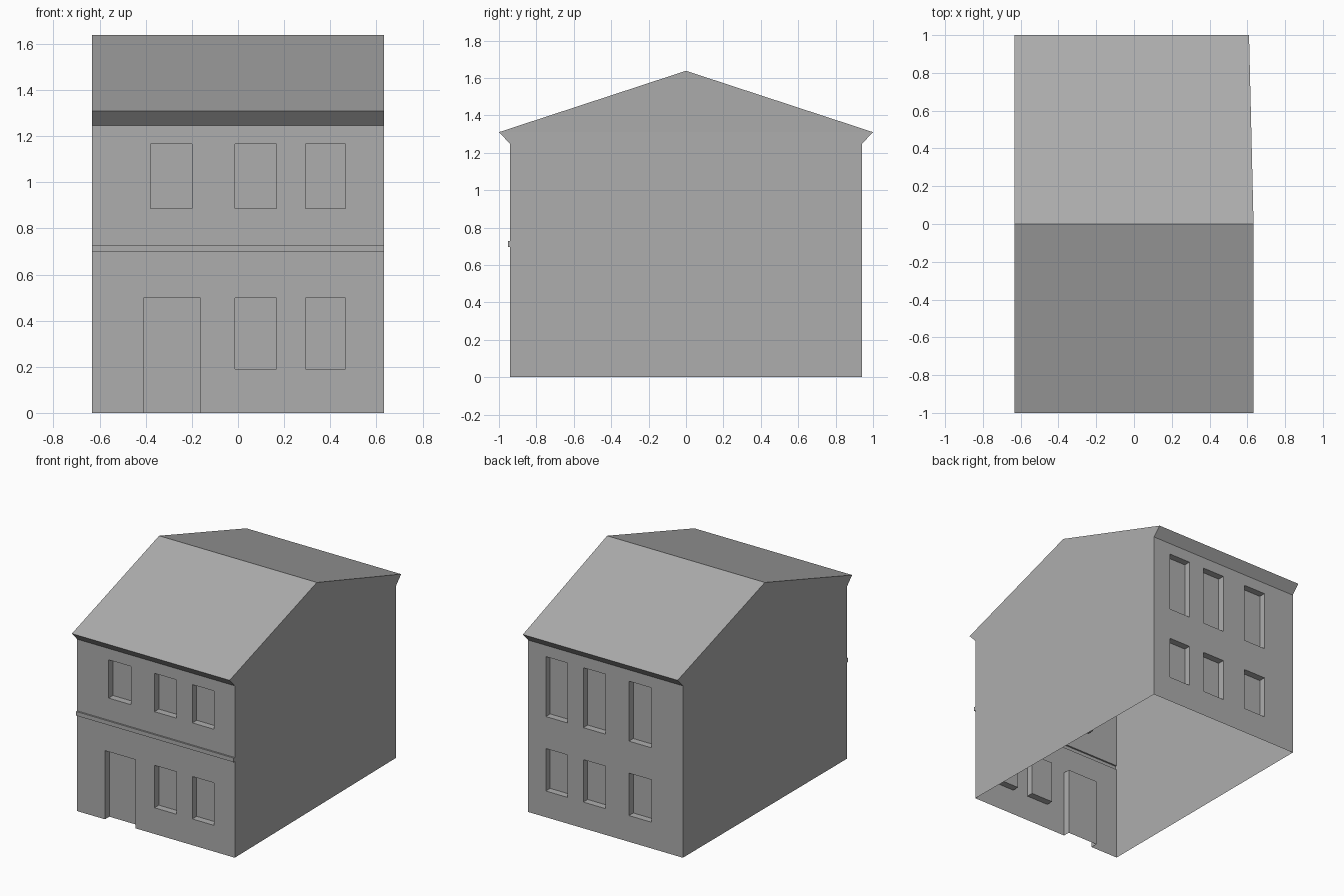
import bpy
import bmesh
from mathutils import Matrix, Vector

default = bpy.data.objects.get("Cube")
if default:
    bpy.data.objects.remove(default, do_unlink=True)

HALF_W, WALL_Y, RECESS = 0.633, 0.94, 0.05

# Plaster colour for the whole house
plaster = bpy.data.materials.new("mid_grey_plaster")
plaster.use_nodes = True
grey = (0.42, 0.42, 0.42, 1.0)
plaster.diffuse_color = grey
plaster.node_tree.nodes["Principled BSDF"].inputs["Base Color"].default_value = grey


def add_object(name, bm):
    bmesh.ops.recalc_face_normals(bm, faces=bm.faces)
    mesh = bpy.data.meshes.new(name)
    bm.to_mesh(mesh)
    bm.free()
    mesh.materials.append(plaster)
    obj = bpy.data.objects.new(name, mesh)
    bpy.context.scene.collection.objects.link(obj)
    return obj


def add_box(bm, low, high):
    low, high = Vector(low), Vector(high)
    place = Matrix.Translation((low + high) / 2) @ Matrix.Diagonal((*(high - low), 1))
    bmesh.ops.create_cube(bm, size=1, matrix=place)


# House shell: gable profile (y, z) with string course and flared eaves
profile = [
    (-WALL_Y, 0), (-WALL_Y, 0.697), (-0.952, 0.697), (-0.952, 0.727), (-WALL_Y, 0.727),
    (-WALL_Y, 1.247), (-1, 1.31), (0, 1.638), (1, 1.31), (WALL_Y, 1.247), (WALL_Y, 0),
]
RIDGE = 7
bm = bmesh.new()
right = [bm.verts.new((-HALF_W, y, z)) for y, z in profile]
# The left wall draws in slightly towards the back; the ridge keeps full width
left = [bm.verts.new((HALF_W - 0.012 * (y + 1), y, z)) for y, z in profile]
left[RIDGE].co.x = HALF_W
for side in (right, left):
    bm.faces.new(side[:RIDGE] + side[RIDGE + 1:])
    bm.faces.new(side[RIDGE - 1:RIDGE + 2])
for i in range(len(profile)):
    j = (i + 1) % len(profile)
    bm.faces.new((right[i], right[j], left[j], left[i]))
shell = add_object("house_shell", bm)

# Openings: three window columns on both fronts, with a door at the front
columns = [(-0.38, -0.20), (-0.012, 0.166), (0.292, 0.467)]
lower, upper, tall = (0.19, 0.498), (0.887, 1.165), (0.73, 1.165)
openings = [(-1, x, upper) for x in columns]
openings += [(-1, x, lower) for x in columns[1:]]
openings += [(1, x, z) for x in columns for z in (lower, tall)]
openings.append((-1, (-0.41, -0.163), (-0.1, 0.498)))

bm = bmesh.new()
for facing, (x0, x1), (z0, z1) in openings:
    y0, y1 = sorted((facing * (WALL_Y - RECESS), facing * (WALL_Y + 0.03)))
    add_box(bm, (x0, y0, z0), (x1, y1, z1))
cutter = add_object("opening_cutter", bm)
cutter.hide_render = True

cut = shell.modifiers.new("openings", "BOOLEAN")
cut.operation = "DIFFERENCE"
cut.solver = "EXACT"
cut.object = cutter
bpy.context.view_layer.objects.active = shell
shell.select_set(True)
bpy.ops.object.modifier_apply(modifier=cut.name)
bpy.data.objects.remove(cutter, do_unlink=True)

# Open underside
bm = bmesh.new()
bm.from_mesh(shell.data)
floor = [f for f in bm.faces if all(abs(v.co.z) < 0.001 for v in f.verts)]
bmesh.ops.delete(bm, geom=floor, context="FACES")
bm.to_mesh(shell.data)
bm.free()
shell.data.update()
